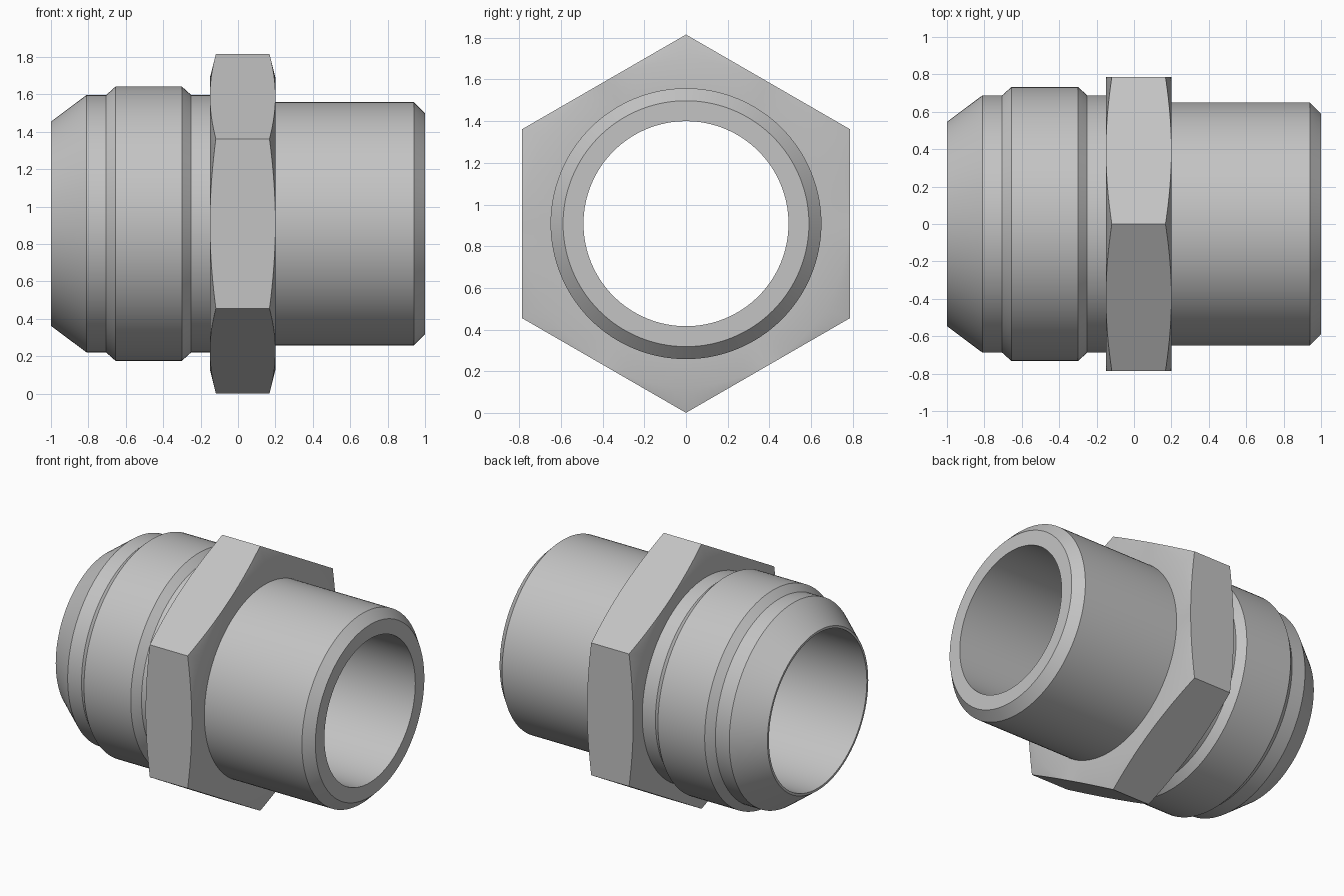
import bpy
import bmesh
from math import cos, sin, pi, radians

cube = bpy.data.objects.get("Cube")
if cube:
    bpy.data.objects.remove(cube, do_unlink=True)

AXIS_Z = 0.908      # height of the fitting's axis
APOTHEM = 0.786     # half the width across the hexagon's flats

steel = bpy.data.materials.new("grey steel")
steel.use_nodes = True
colour = (0.55, 0.55, 0.55, 1)
steel.diffuse_color = colour
bsdf = next(n for n in steel.node_tree.nodes if n.type == 'BSDF_PRINCIPLED')
bsdf.inputs["Base Color"].default_value = colour


def hex_radius(angle):
    """Distance from the axis to the hexagon, with a corner at angle zero."""
    return APOTHEM / cos(angle % (pi / 3) - pi / 6)


def ring_solid(name, rings, count):
    """Closed loop of rings around the x axis; each ring maps angle to (x, radius)."""
    bm = bmesh.new()
    loops = []
    for ring in rings:
        loop = []
        for i in range(count):
            a = 2 * pi * i / count
            x, r = ring(a)
            loop.append(bm.verts.new((x, r * sin(a), r * cos(a))))
        loops.append(loop)
    for k, loop in enumerate(loops):
        following = loops[(k + 1) % len(loops)]
        for i in range(count):
            j = (i + 1) % count
            bm.faces.new((loop[i], loop[j], following[j], following[i]))
    bmesh.ops.recalc_face_normals(bm, faces=bm.faces[:])
    mesh = bpy.data.meshes.new(name)
    bm.to_mesh(mesh)
    bm.free()
    mesh.materials.append(steel)
    obj = bpy.data.objects.new(name, mesh)
    obj.location.z = AXIS_Z
    bpy.context.collection.objects.link(obj)
    bpy.ops.object.select_all(action='DESELECT')
    obj.select_set(True)
    bpy.context.view_layer.objects.active = obj
    bpy.ops.object.shade_smooth_by_angle(angle=radians(30))
    return obj


def circle(x, r):
    return lambda a: (x, r)


def chamfered_hex(x, inward):
    """Hexagon outline that recedes towards the corners, as cut by a cone."""
    def ring(a):
        r = hex_radius(a)
        return x + inward * (r - APOTHEM) * 0.26, r
    return ring


# Hollow body: flared nose, thread band, relief groove, plain spigot, bore
profile = [
    (-1.0, 0.546), (-0.81, 0.688), (-0.705, 0.688), (-0.655, 0.733),
    (-0.3, 0.733), (-0.25, 0.688), (0.0, 0.688), (0.0, 0.65),
    (0.94, 0.65), (1.0, 0.59), (1.0, 0.492), (0.02, 0.492),
    (-0.02, 0.53), (-1.0, 0.53),
]
ring_solid("hollow_body", [circle(x, r) for x, r in profile], 128)

# Hexagonal wrench collar with cone-cut corners
ring_solid("hex_collar", [
    circle(-0.15, 0.62),
    circle(-0.15, APOTHEM - 0.004),
    chamfered_hex(-0.15, 1),
    chamfered_hex(0.2, -1),
    circle(0.2, APOTHEM - 0.004),
    circle(0.2, 0.62),
], 144)
